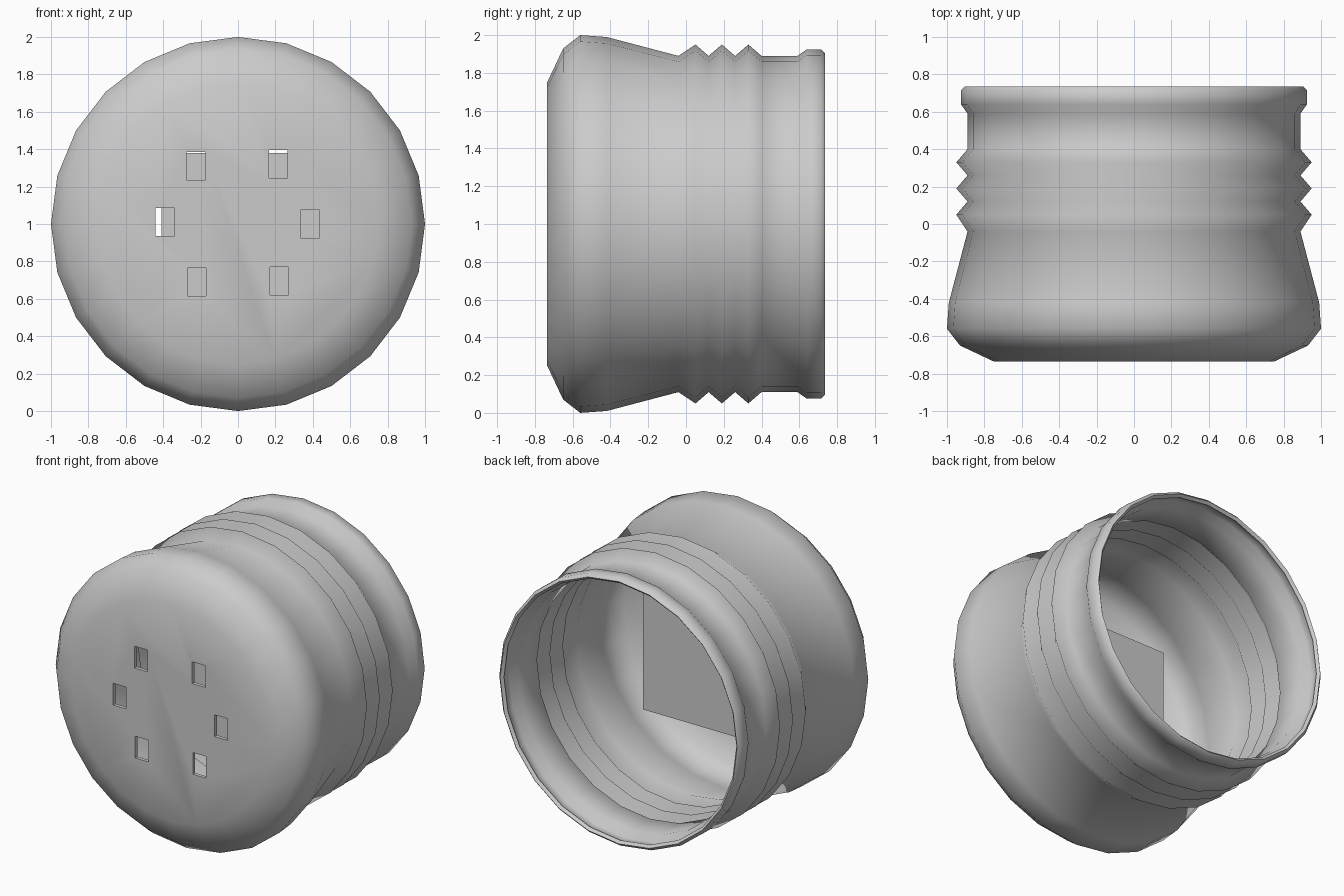
import bpy, bmesh, math
from mathutils import Matrix, Vector

if "Cube" in bpy.data.objects:
    bpy.data.objects.remove(bpy.data.objects["Cube"])

SIDES = 24
# outer profile: (y, radius) from the closed front to the open back
PROFILE = [(-.735, .75), (-.65, .93), (-.56, 1.0), (-.42, .99), (-.04, .89),
           (.05, .95), (.12, .89), (.19, .95), (.26, .89), (.33, .95), (.40, .89),
           (.59, .89), (.64, .925), (.715, .925), (.735, .905)]
# vent positions (x, z) on the front face
VENTS = [(-.225, 1.31), (.215, 1.32), (-.39, 1.01), (.385, 1.0), (-.22, .69), (.22, .695)]


def make_object(name, bm):
    mesh = bpy.data.meshes.new(name)
    bm.to_mesh(mesh)
    bm.free()
    obj = bpy.data.objects.new(name, mesh)
    bpy.context.collection.objects.link(obj)
    return obj


# cap shell: lathe of the profile around the y axis, closed at the front
bm = bmesh.new()
rings = []
for y, r in PROFILE:
    rings.append([bm.verts.new((r * math.cos(2 * math.pi * i / SIDES), y,
                                1 + r * math.sin(2 * math.pi * i / SIDES)))
                  for i in range(SIDES)])
for a, b in zip(rings, rings[1:]):
    for i in range(SIDES):
        n = (i + 1) % SIDES
        bm.faces.new((a[i], b[i], b[n], a[n]))
bm.faces.new(rings[0])
bm.normal_update()
# all sides and the front face must point outward
for f in bm.faces:
    c = f.calc_center_median()
    if f.normal.dot(Vector((c.x, c.y if len(f.verts) > 4 else 0, c.z - 1))) < 0:
        f.normal_flip()
cap = make_object("cap_shell", bm)

# cutter for the six rectangular vents
bm = bmesh.new()
for x, z in VENTS:
    bmesh.ops.create_cube(bm, size=1, matrix=Matrix.Translation((x, -.72, z))
                          @ Matrix.Diagonal((.1, .14, .15, 1)))
cutter = make_object("vent_cutter", bm)
cutter.hide_render = True

# wall thickness, then the vents
solid = cap.modifiers.new("wall", 'SOLIDIFY')
solid.thickness = .025
solid.offset = -1
solid.use_even_offset = True
cut = cap.modifiers.new("vents", 'BOOLEAN')
cut.object = cutter
cut.operation = 'DIFFERENCE'
cut.solver = 'EXACT'
bpy.context.view_layer.objects.active = cap
cap.select_set(True)
for name in ("wall", "vents"):
    bpy.ops.object.modifier_apply(modifier=name)
bpy.data.objects.remove(cutter)
bpy.ops.object.shade_smooth_by_angle(angle=math.radians(84))

# flat square plate inside, behind the vents
bm = bmesh.new()
bm.faces.new([bm.verts.new((x, -.2, z)) for x, z in
              ((-.41, .54), (-.41, 1.38), (.47, 1.38), (.47, .54))])
make_object("inner_plate", bm)
